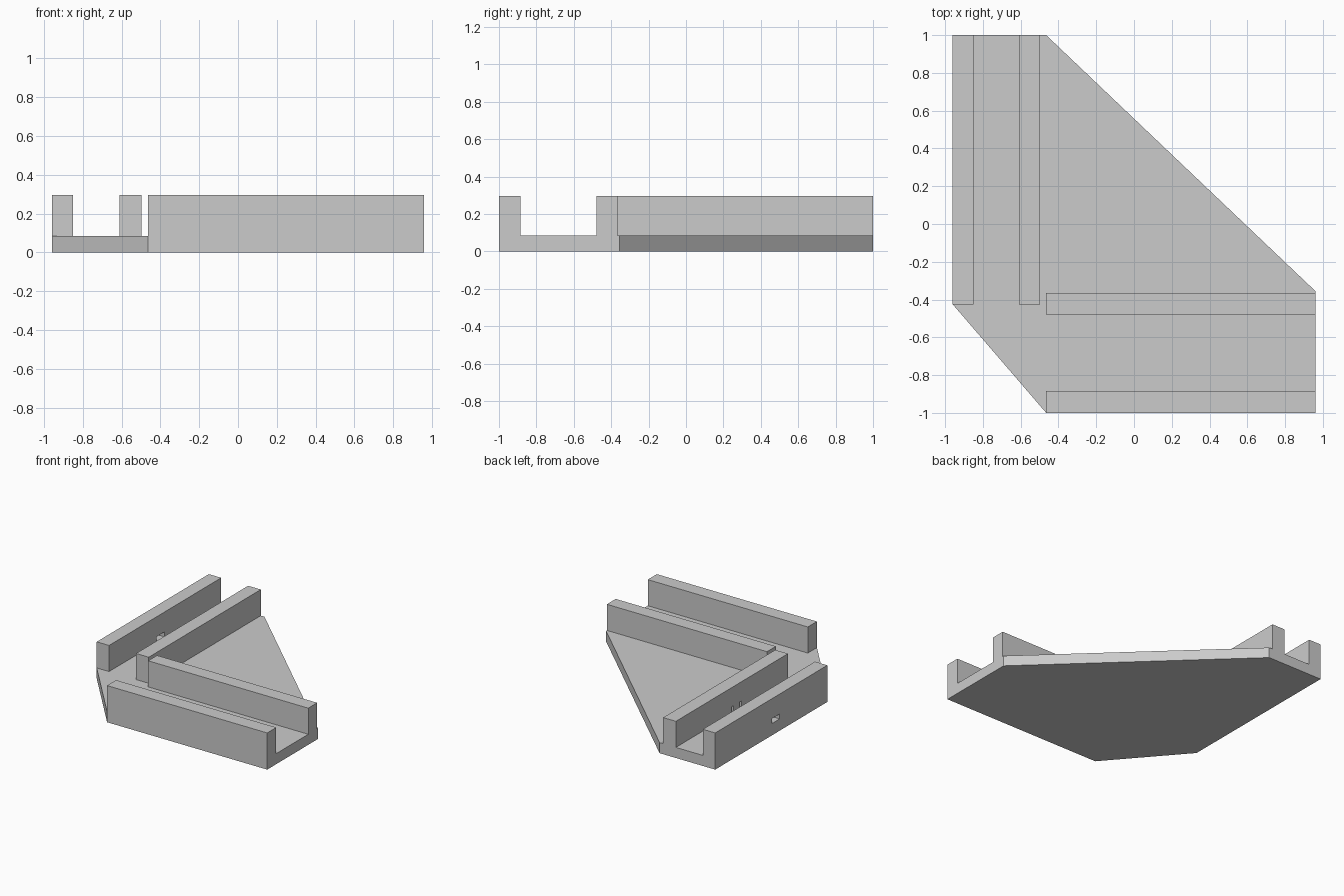
import bpy
import bmesh
from mathutils import Vector

cube = bpy.data.objects.get("Cube")
if cube:
    bpy.data.objects.remove(cube, do_unlink=True)

GREY = (0.6, 0.6, 0.6, 1.0)
BASE_TOP = 0.085
RAIL_TOP = 0.295

grey = bpy.data.materials.new("plain grey")
grey.use_nodes = True
grey.diffuse_color = GREY
grey.node_tree.nodes["Principled BSDF"].inputs["Base Color"].default_value = GREY


def prism(name, outline, z0, z1):
    """Extrude a flat outline from z0 up to z1."""
    bm = bmesh.new()
    face = bm.faces.new([bm.verts.new((x, y, z0)) for x, y in outline])
    top = bmesh.ops.extrude_face_region(bm, geom=[face])["geom"]
    verts = [v for v in top if isinstance(v, bmesh.types.BMVert)]
    bmesh.ops.translate(bm, vec=Vector((0, 0, z1 - z0)), verts=verts)
    bmesh.ops.recalc_face_normals(bm, faces=bm.faces)
    mesh = bpy.data.meshes.new(name)
    bm.to_mesh(mesh)
    bm.free()
    mesh.materials.append(grey)
    obj = bpy.data.objects.new(name, mesh)
    bpy.context.collection.objects.link(obj)
    return obj


def box(name, x0, x1, y0, y1, z0=BASE_TOP, z1=RAIL_TOP):
    return prism(name, [(x0, y0), (x1, y0), (x1, y1), (x0, y1)], z0, z1)


def cut(target, cutter):
    cutter.hide_render = True
    cutter.hide_viewport = True
    cutter.display_type = 'WIRE'
    mod = target.modifiers.new(cutter.name, 'BOOLEAN')
    mod.operation = 'DIFFERENCE'
    mod.solver = 'EXACT'
    mod.object = cutter


# Six-sided base plate
prism("base_plate", [(-0.96, 1), (-0.96, -0.425), (-0.465, -1),
                     (0.96, -1), (0.96, -0.355), (-0.465, 1)], 0, BASE_TOP)

# Two channels, each with a pair of rails
side_outer = box("side_channel_outer_rail", -0.96, -0.85, -0.425, 1)
side_inner = box("side_channel_inner_rail", -0.61, -0.497, -0.425, 1)
box("front_channel_outer_rail", -0.465, 0.96, -1, -0.885)
box("front_channel_inner_rail", -0.465, 0.96, -0.478, -0.365)

# Small window through the outer rail, and two thin slots in the inner one
cut(side_outer, box("window_cutter", -1.1, -0.8, 0.18, 0.28, 0.095, 0.135))
for i, y in enumerate((0.18, 0.28)):
    cut(side_inner, box(f"slot_cutter_{i}", -0.7, -0.56, y - 0.012, y + 0.012, 0.095, 0.14))
